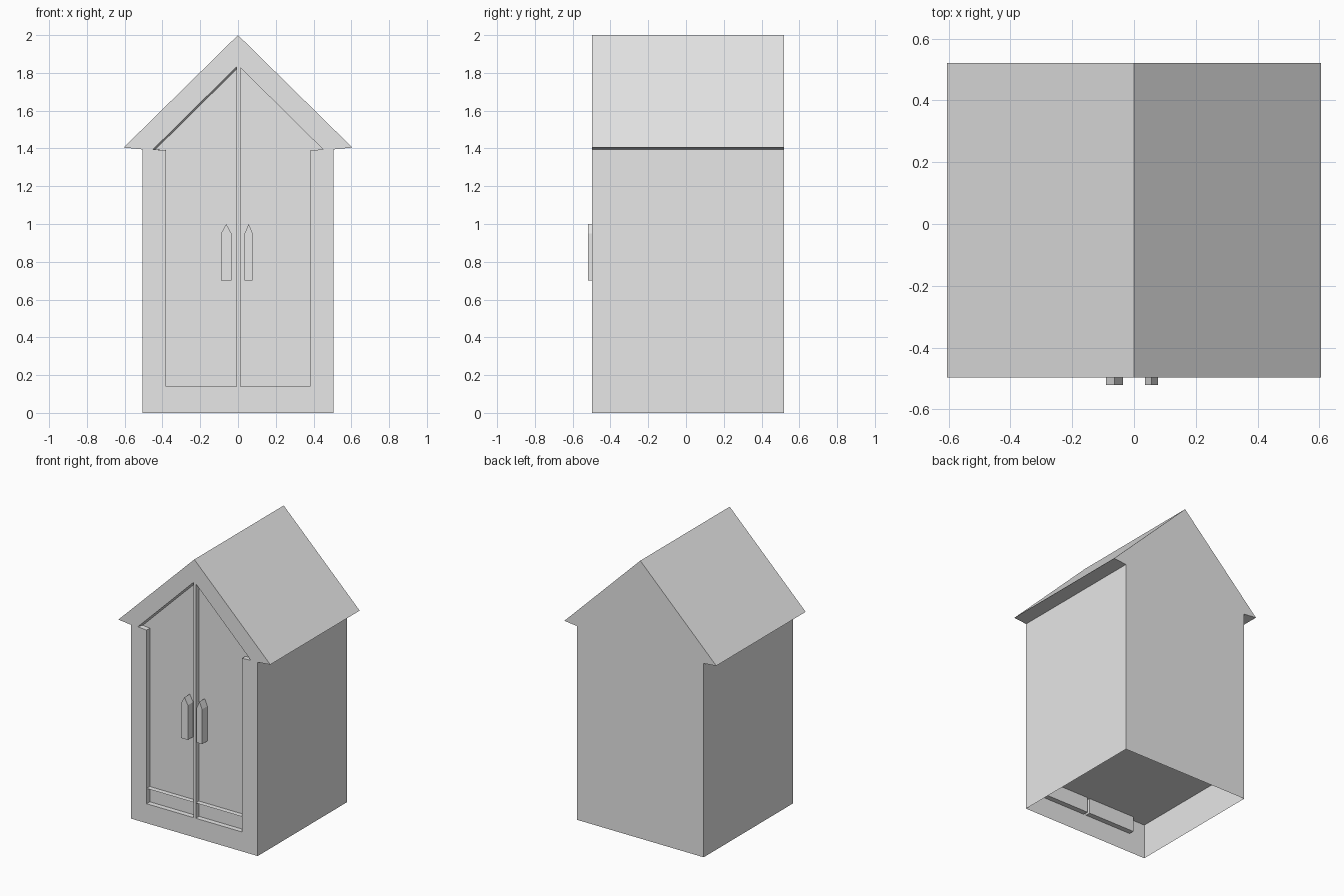
import bpy
import bmesh

cube = bpy.data.objects.get("Cube")
if cube:
    bpy.data.objects.remove(cube, do_unlink=True)

FRONT, BACK, DOOR, HANDLE = -0.497, 0.52, -0.46, -0.52

grey = bpy.data.materials.new("plain light grey")
grey.use_nodes = True
grey.diffuse_color = (0.8, 0.8, 0.8, 1)
grey.node_tree.nodes["Principled BSDF"].inputs["Base Color"].default_value = (0.8, 0.8, 0.8, 1)


def face(bm, points, y):
    """Flat face from (x, z) points at depth y."""
    return bm.faces.new([bm.verts.new((x, y, z)) for x, z in points])


def bridge(bm, a, ya, b, yb, closed=True):
    """Quads joining two matching outlines at different depths."""
    n = len(a)
    for i in range(n if closed else n - 1):
        j = (i + 1) % n
        ring = [(a[i], ya), (a[j], ya), (b[j], yb), (b[i], yb)]
        bm.faces.new([bm.verts.new((p[0], y, p[1])) for p, y in ring])


def finish(bm, name):
    bmesh.ops.remove_doubles(bm, verts=bm.verts, dist=0.0001)
    bmesh.ops.recalc_face_normals(bm, faces=bm.faces)
    mesh = bpy.data.meshes.new(name)
    bm.to_mesh(mesh)
    bm.free()
    mesh.materials.append(grey)
    obj = bpy.data.objects.new(name, mesh)
    bpy.context.collection.objects.link(obj)
    return obj


# Gabled cabinet shell, open underneath, with two door recesses
half = [(0.505, 0), (0.505, 1.395), (0.605, 1.405)]
profile = half + [(0, 2)] + [(-x, z) for x, z in reversed(half)]
bm = bmesh.new()
bridge(bm, profile, FRONT, profile, BACK, closed=False)
face(bm, profile, BACK)

for side, mullion, slant in ((-1, 0.007, 0.013), (1, 0.012, 0.0)):
    top = 1.84 - mullion
    opening = [(mullion, top), (0.45, 1.395), (0.38, 1.39), (0.38, 0.14), (mullion, 0.14)]
    panel = [(mullion, top - slant), (0.45 - slant, 1.395)] + opening[2:]
    opening = [(side * x, z) for x, z in opening]
    panel = [(side * x, z) for x, z in panel]
    outer = [(0, 0)] + [(side * x, z) for x, z in half] + [(0, 2), (0, 1.84)]
    # Surround, centre strip, recess sides and door panel
    face(bm, outer + opening + [(0, 0.14)], FRONT)
    face(bm, [(0, 0.14), opening[-1], opening[0], (0, 1.84)], FRONT)
    bridge(bm, opening, FRONT, panel, DOOR)
    face(bm, panel, DOOR)
finish(bm, "cabinet_shell")

# Pointed door handles
for name, x0, x1 in (("right_handle", -0.09, -0.035), ("left_handle", 0.035, 0.078)):
    outline = [(x0, 0.7), (x1, 0.7), (x1, 0.95), ((x0 + x1) / 2, 1.0), (x0, 0.95)]
    bm = bmesh.new()
    face(bm, outline, HANDLE)
    face(bm, outline, DOOR)
    bridge(bm, outline, HANDLE, outline, DOOR)
    finish(bm, name)

# Raised floor inside the shell, facing down
bm = bmesh.new()
corners = [(-0.505, FRONT), (-0.505, BACK), (0.505, BACK), (0.505, FRONT)]
bm.faces.new([bm.verts.new((x, y, 0.25)) for x, y in corners])
floor = finish(bm, "inner_floor")
if floor.data.polygons[0].normal.z > 0:
    floor.data.flip_normals()
